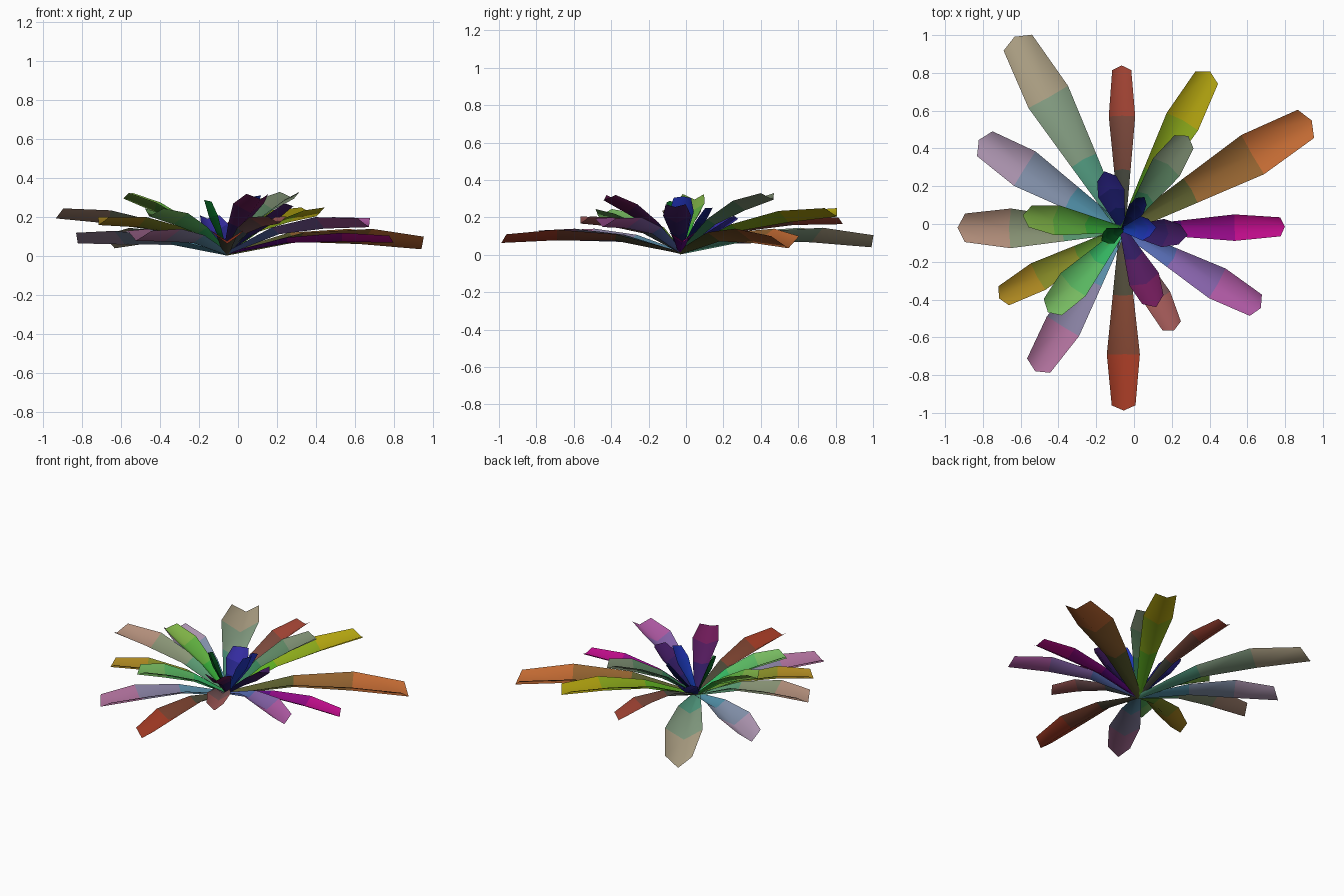
import bpy
from mathutils import Vector

if "Cube" in bpy.data.objects:
    bpy.data.objects.remove(bpy.data.objects["Cube"])

BASE = Vector((-0.06, -0.03, 0.018))   # root of the rosette
ROWS = (0.0, 0.37, 0.71, 1.0)          # stations along a leaf
WIDTH = (0.2, 0.62, 1.0, 0.72)         # relative width at each station
FOLD = 0.5                             # depth of the V-shaped crease

# tip x, tip y, rim height at the widest point, rim height at the tip, width, base colour, tip colour
OUTER = [
    (-0.615, 0.96, 0.145, 0.105, 0.24, "2f9f84", "b8a78a"),
    (0.91, 0.53, 0.140, 0.100, 0.24, "2c5a30", "c46a36"),
    (-0.065, 0.815, 0.205, 0.200, 0.14, "24544a", "b04a3a"),
    (0.385, 0.775, 0.235, 0.250, 0.19, "3fae28", "b8a516"),
    (0.775, -0.015, 0.120, 0.105, 0.14, "3a0f80", "c01488"),
    (0.645, -0.43, 0.200, 0.195, 0.18, "2f6cb0", "b45aa4"),
    (0.20, -0.54, 0.200, 0.205, 0.15, "2c5a60", "a85c5a"),
    (-0.055, -0.96, 0.135, 0.110, 0.175, "2a5040", "b0402a"),
    (-0.505, -0.75, 0.140, 0.130, 0.20, "3a90a8", "b4709c"),
    (-0.69, -0.38, 0.200, 0.200, 0.16, "3c8a30", "ac8424"),
    (-0.895, -0.02, 0.235, 0.245, 0.21, "3a9a70", "b48c7a"),
    (-0.79, 0.425, 0.130, 0.120, 0.215, "2a90a8", "b498b4"),
]
INNER = [
    (0.265, 0.435, 0.290, 0.330, 0.17, "1c7a50", "7c8a70"),
    (0.10, -0.40, 0.270, 0.320, 0.17, "182060", "702058"),
    (-0.43, -0.44, 0.220, 0.245, 0.18, "18b060", "78b860"),
    (-0.55, 0.04, 0.275, 0.325, 0.16, "18a838", "80b048"),
    (-0.145, 0.24, 0.165, 0.210, 0.145, "102060", "3830a0"),
    (0.04, 0.12, 0.180, 0.250, 0.09, "101840", "182070"),
    (0.08, -0.02, 0.230, 0.305, 0.13, "1a40b0", "2838c0"),
    (-0.15, -0.075, 0.210, 0.280, 0.09, "084020", "106828"),
    (0.24, -0.055, 0.210, 0.270, 0.15, "182060", "442060"),
]


def rgb(code):
    return Vector([(int(code[i:i + 2], 16) / 255) ** 2.2 for i in (0, 2, 4)])


def leaf(name, x, y, z_mid, z_tip, width, base_col, tip_col):
    span = Vector((x - BASE.x, y - BASE.y, 0))
    reach = span.length
    out = span.normalized()
    side = Vector((-out.y, out.x, 0))
    up = Vector((0, 0, 1))
    # arching rim: parabola through root, widest point and tip
    m = ROWS[2]
    t, h = z_tip - BASE.z, z_mid - BASE.z
    a = (h - m * m * t) / (m - m * m)
    b = t - a
    verts = []
    for f, w in zip(ROWS, WIDTH):
        half = width * w / 2
        rim = BASE + out * reach * f + up * (a * f + b * f * f)
        slope = out * reach + up * (a + 2 * b * f)
        tangent = slope.normalized()
        normal = tangent.cross(side)
        if f == 0:
            normal = up
            half = min(half, 0.025)
        crease = rim - normal * half * FOLD * 1.3
        if f == 1:
            crease += tangent * 0.04 * width / 0.2
        crease.z = max(crease.z, 0)
        verts += [rim + side * half, crease, rim - side * half]
    faces = []
    for i in range(len(ROWS) - 1):
        for j in (0, 1):
            k = 3 * i + j
            faces.append((k, k + 1, k + 4, k + 3))
    mesh = bpy.data.meshes.new(name)
    mesh.from_pydata(verts, [], faces)
    # colour fades from root to tip, one step per segment
    for i, s in enumerate((0.15, 0.5, 0.95)):
        mat = bpy.data.materials.new(f"{name}_colour_{i}")
        mat.diffuse_color = (*rgb(base_col).lerp(rgb(tip_col), s), 1)
        mat.use_nodes = True
        mat.node_tree.nodes["Principled BSDF"].inputs["Base Color"].default_value = mat.diffuse_color
        mesh.materials.append(mat)
    for p in mesh.polygons:
        p.material_index = p.index // 2
        p.use_smooth = True
    obj = bpy.data.objects.new(name, mesh)
    bpy.context.collection.objects.link(obj)


# spreading outer leaves, then the steeper inner ones
for n, data in enumerate(OUTER):
    leaf(f"outer_leaf_{n + 1}", *data)
for n, data in enumerate(INNER):
    leaf(f"inner_leaf_{n + 1}", *data)
